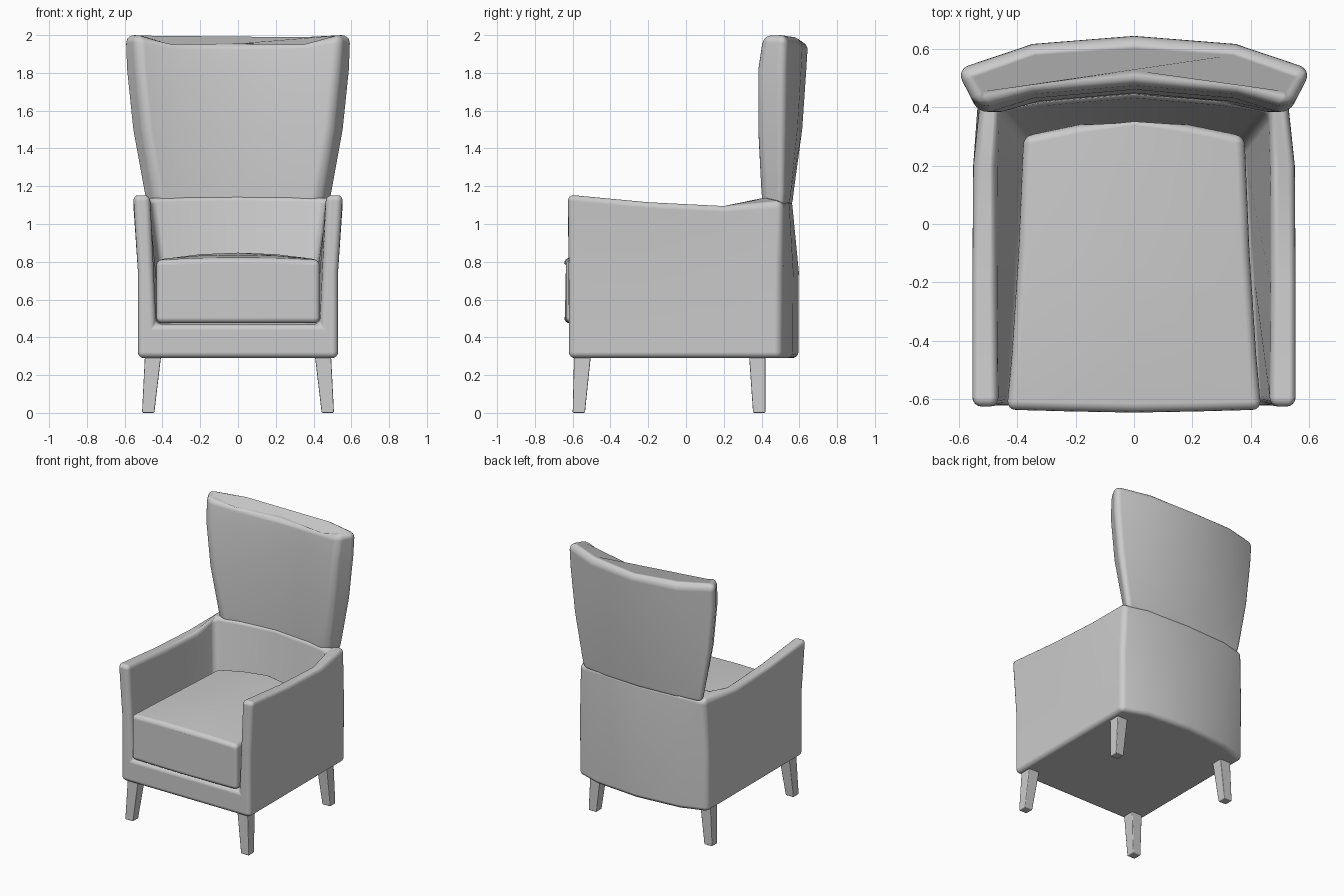
import bpy, bmesh

if "Cube" in bpy.data.objects:
    bpy.data.objects.remove(bpy.data.objects["Cube"])


def make(name, verts, faces, bevel, segments=4):
    """Mesh object with consistent normals, rounded edges and smooth shading."""
    mesh = bpy.data.meshes.new(name)
    bm = bmesh.new()
    vs = [bm.verts.new(v) for v in verts]
    for f in faces:
        bm.faces.new([vs[i] for i in f])
    bmesh.ops.recalc_face_normals(bm, faces=bm.faces)
    for f in bm.faces:
        f.smooth = True
    bm.to_mesh(mesh)
    bm.free()
    ob = bpy.data.objects.new(name, mesh)
    bpy.context.collection.objects.link(ob)
    mod = ob.modifiers.new("round", 'BEVEL')
    mod.width = bevel
    mod.segments = segments
    mod.limit_method = 'ANGLE'
    mod.angle_limit = 0.62
    mod.harden_normals = True
    return ob


def flip(p):
    return (-p[0], p[1], p[2])


def loft(name, rings, bevel, segments=4):
    """Skin closed rings of equal size and cap both ends."""
    n = len(rings[0])
    verts = [p for r in rings for p in r]
    faces = []
    for k in range(len(rings) - 1):
        for i in range(n):
            j = (i + 1) % n
            faces.append((k*n + i, k*n + j, (k+1)*n + j, (k+1)*n + i))
    faces.append(range(n))
    faces.append(range((len(rings) - 1) * n, len(rings) * n))
    return make(name, verts, faces, bevel, segments)


# Body: U-shaped shell of arms and lower back
# each station: outer bottom, outer middle, outer top, inner top, inner bottom
half = [
    [(.53, -.62, .29), (.53, -.62, .75), (.555, -.625, 1.155), (.465, -.625, 1.155), (.435, -.62, .47)],
    [(.53, -.20, .29), (.53, -.20, .75), (.555, -.20, 1.115), (.47, -.20, 1.115), (.41, -.20, .47)],
    [(.53, .20, .29), (.53, .20, .75), (.552, .20, 1.095), (.47, .20, 1.095), (.385, .17, .47)],
    [(.53, .50, .29), (.53, .505, .75), (.515, .515, 1.115), (.465, .385, 1.145), (.375, .27, .47)],
    [(.34, .565, .29), (.34, .568, .75), (.33, .545, 1.13), (.30, .41, 1.15), (.27, .31, .47)],
]
centre = [(0, .595, .29), (0, .597, .75), (0, .56, 1.13), (0, .435, 1.155), (0, .345, .47)]
stations = half + [centre] + [[flip(p) for p in s] for s in reversed(half)]
verts = [p for s in stations for p in s]
last = len(stations) - 1
faces = [(k*5 + i, k*5 + i + 1, k*5 + i + 6, k*5 + i + 5) for k in range(last) for i in range(4)]
faces.append([k*5 for k in range(last + 1)])                       # underside
faces.append([k*5 + 4 for k in range(last + 1)])                   # deck under seat
faces.append([0, 1, 2, 3, 4] + [last*5 + i for i in (4, 3, 2, 1, 0)])  # front frame
make("body_shell", verts, faces, .032)

# Upper back: curved, flaring panel
# z, half width, front y (centre, middle, edge), back y (edge, middle, centre)
levels = [
    (1.08, .495, .445, .425, .405, .515, .545, .560),
    (1.17, .512, .442, .418, .392, .520, .555, .570),
    (1.50, .570, .448, .420, .372, .522, .590, .615),
    (1.82, .603, .460, .430, .372, .524, .610, .637),
    (1.99, .612, .480, .450, .400, .528, .618, .646),
]
rings = []
for k, (z, w, fc, fm, fe, be, bm_, bc) in enumerate(levels):
    top = k == len(levels) - 1
    zc, zm, ze = (1.965, 1.972, 2.005) if top else (z, z, z)
    right = [(w * .57, fm, zm), (w - .075, fe, ze), (w, be, ze), (w * .57, bm_, zm)]
    rings.append([(0, fc, zc)] + right + [(0, bc, zc)] + [flip(p) for p in reversed(right)])
loft("upper_back", rings, .045, 5)

# Seat cushion: slightly crowned, narrower at the rear
rings = []
# y at edge, y at centre, half width, edge z, middle z, centre z
for ye, yc, w, ze, zm, zc in [(-.635, -.645, .435, .81, .818, .82),
                              (-.45, -.45, .418, .815, .832, .837),
                              (-.10, -.10, .395, .815, .840, .848),
                              (.30, .368, .378, .81, .833, .842)]:
    ym = ye + (yc - ye) * .6
    right = [(w * .5, ym, .475), (w, ye, .475), (w, ye, ze), (w * .5, ym, zm)]
    rings.append([(0, yc, .475)] + right + [(0, yc, zc)] + [flip(p) for p in reversed(right)])
loft("seat_cushion", rings, .03)


# Legs: tapered and splayed outwards
def rect(x0, x1, y0, y1, z):
    return [(x0, y0, z), (x1, y0, z), (x1, y1, z), (x0, y1, z)]


for name, low, high in [("front", (-.60, -.535), (-.592, -.502)),
                        ("back", (.355, .42), (.333, .42))]:
    for side, s in (("right", 1), ("left", -1)):
        rings = [rect(s * .443, s * .508, *low, 0), rect(s * .405, s * .492, *high, .32)]
        loft(f"{name}_{side}_leg", rings, .006, 2)
